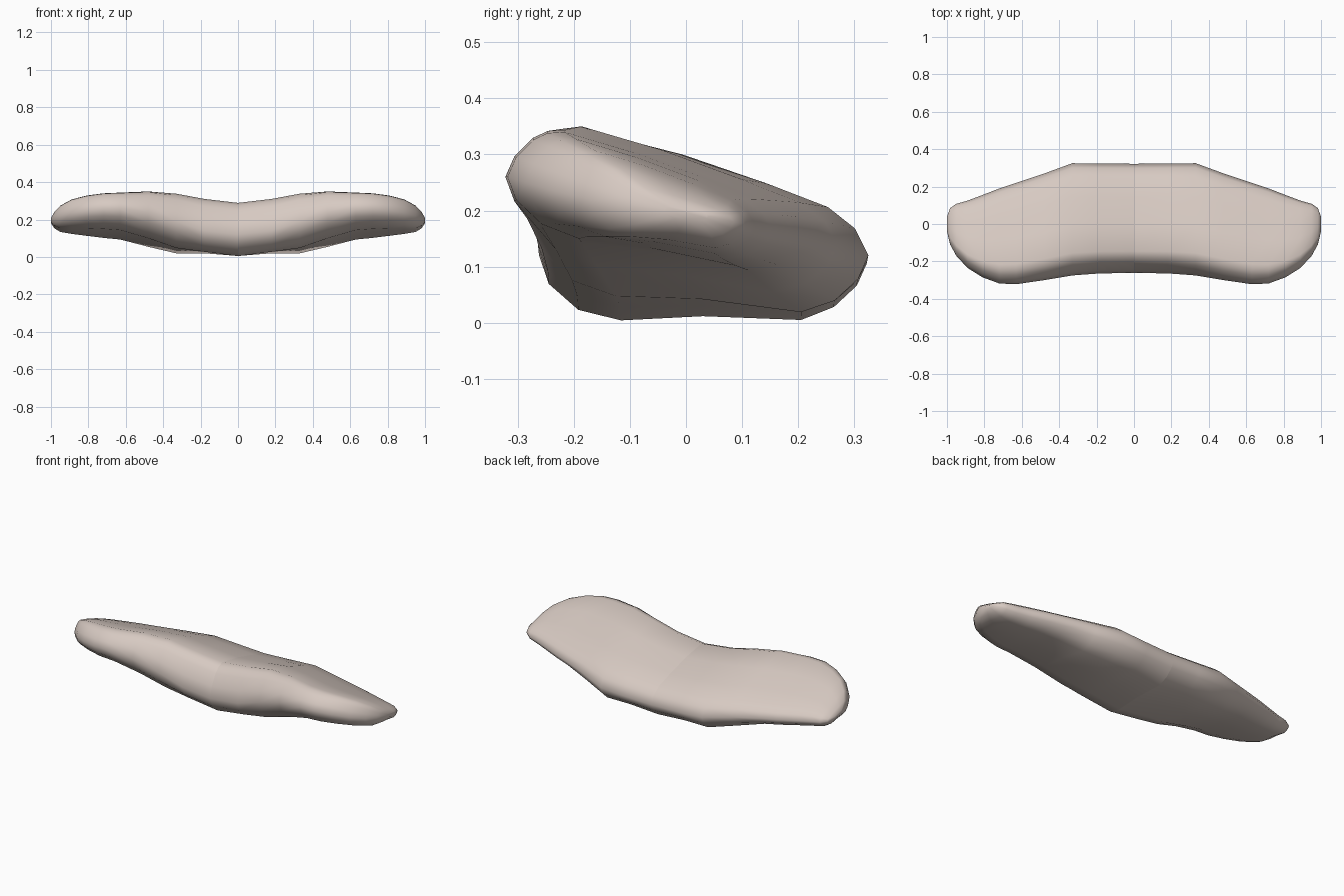
import bpy, bmesh
from mathutils import Vector

cube = bpy.data.objects.get("Cube")
if cube:
    bpy.data.objects.remove(cube, do_unlink=True)

# One flat colour
mat = bpy.data.materials.new("pale_beige")
mat.use_nodes = True
colour = (0.68, 0.59, 0.54, 1)
mat.diffuse_color = colour
shader = next(n for n in mat.node_tree.nodes if n.type == 'BSDF_PRINCIPLED')
shader.inputs["Base Color"].default_value = colour
shader.inputs["Roughness"].default_value = 0.7

# Unit section: distance along the chord, height above or below it
PROFILE = [
    (0, 0), (.03, .38), (.09, .75), (.14, .92), (.2, 1), (.45, .87),
    (.7, .66), (.88, .48), (.96, .28), (1, 0),
    (.97, -.35), (.9, -.7), (.8, -.92), (.5, -.9), (.25, -1), (.12, -.85), (.03, -.45),
]

# Stations: x, nose (y, z), tail (y, z), rise above chord, drop below chord
STATIONS = [
    (0, (-.262, .12), (.322, .105), .172, .112),
    (.18, (-.264, .14), (.323, .11), .176, .105),
    (.33, (-.275, .19), (.325, .12), .162, .125),
    (.48, (-.300, .24), (.27, .14), .13, .115),
    (.63, (-.322, .26), (.22, .155), .105, .09),
    (.72, (-.318, .26), (.19, .16), .1, .085),
    (.81, (-.285, .25), (.155, .165), .095, .075),
    (.89, (-.235, .235), (.125, .17), .085, .065),
    (.95, (-.17, .22), (.108, .175), .063, .055),
    (.983, (-.11, .21), (.085, .18), .035, .035),
    (1, (-.04, .2), (.04, .19), .01, .012),
]


def section(bm, x, nose, tail, rise, drop):
    """Place the unit section on the chord from nose to tail."""
    a, b = Vector((x, *nose)), Vector((x, *tail))
    ring = []
    for u, v in PROFILE:
        point = a.lerp(b, u)
        point.z += v * (rise if v > 0 else drop)
        ring.append(bm.verts.new(point))
    return ring


# Left half, lofted from the centre to the rounded tip
bm = bmesh.new()
rings = [section(bm, *s) for s in STATIONS]
for r, s in zip(rings, rings[1:]):
    for i in range(len(r)):
        j = (i + 1) % len(r)
        bm.faces.new((r[i], r[j], s[j], s[i]))
bm.faces.new(rings[-1])
bmesh.ops.recalc_face_normals(bm, faces=bm.faces)
if sum((f.normal.x for f in bm.faces)) < 0:
    bmesh.ops.reverse_faces(bm, faces=bm.faces)
mesh = bpy.data.meshes.new("curved_slab")
bm.to_mesh(mesh)
bm.free()
mesh.materials.append(mat)
slab = bpy.data.objects.new("curved_slab", mesh)
bpy.context.collection.objects.link(slab)

# Smooth shading, with a crease kept at the unmerged centre seam
for obj in bpy.context.selected_objects:
    obj.select_set(False)
slab.select_set(True)
bpy.context.view_layer.objects.active = slab
bpy.ops.object.shade_smooth()
mirror = slab.modifiers.new("mirror", 'MIRROR')
mirror.use_mirror_merge = False
